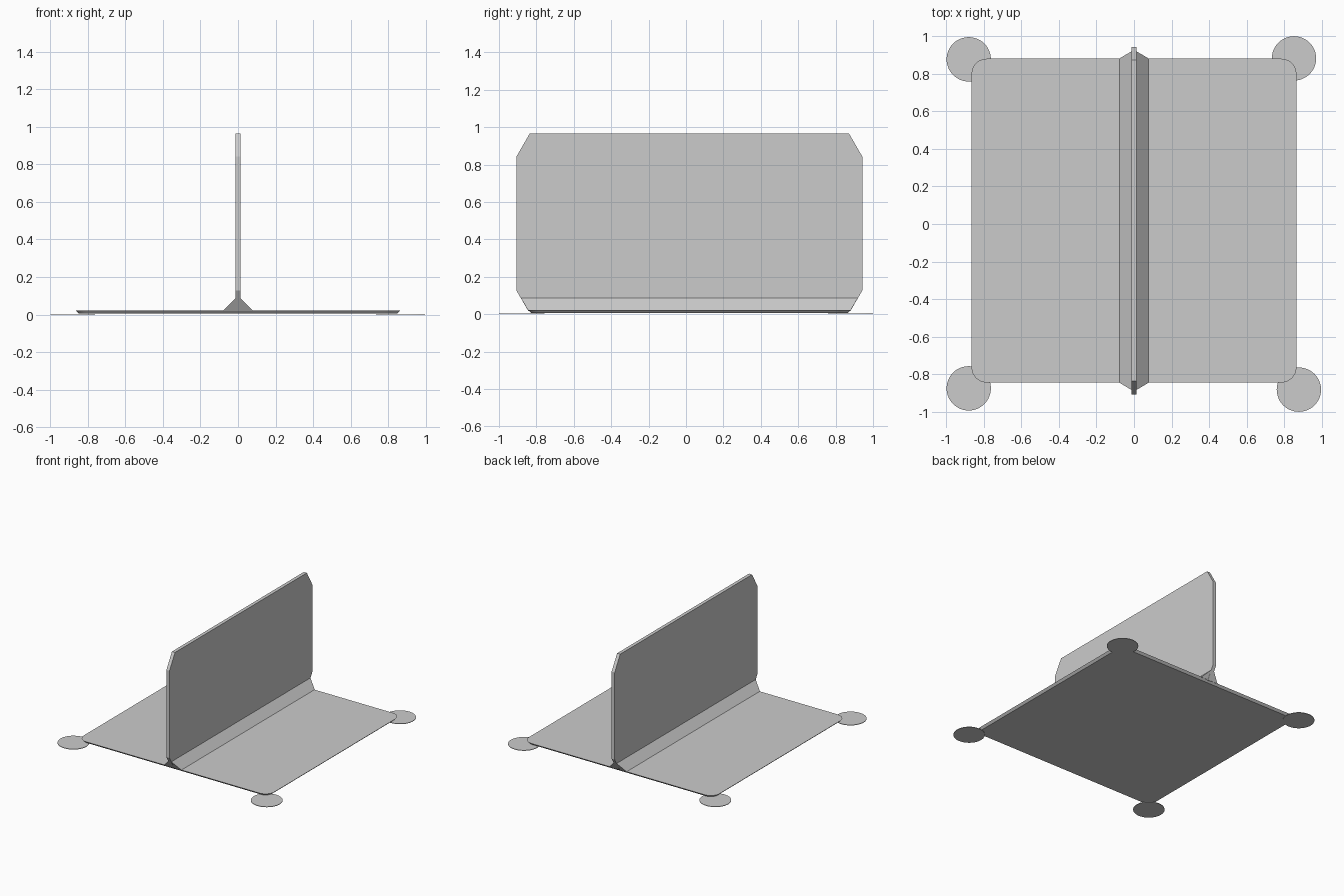
import bpy, bmesh, math

if "Cube" in bpy.data.objects:
    bpy.data.objects.remove(bpy.data.objects["Cube"])

grey = bpy.data.materials.new("light grey plastic")
grey.diffuse_color = (0.60, 0.60, 0.60, 1)
grey.use_nodes = True
grey.node_tree.nodes["Principled BSDF"].inputs["Base Color"].default_value = grey.diffuse_color


def loft(name, rings):
    """Closed solid through a list of matching point rings."""
    bm = bmesh.new()
    loops = [[bm.verts.new(p) for p in ring] for ring in rings]
    n = len(loops[0])
    for a, b in zip(loops, loops[1:]):
        for i in range(n):
            j = (i + 1) % n
            bm.faces.new((a[i], a[j], b[j], b[i]))
    bm.faces.new(loops[0])
    bm.faces.new(loops[-1])
    bmesh.ops.recalc_face_normals(bm, faces=bm.faces)
    mesh = bpy.data.meshes.new(name)
    bm.to_mesh(mesh)
    bm.free()
    mesh.materials.append(grey)
    obj = bpy.data.objects.new(name, mesh)
    bpy.context.collection.objects.link(obj)
    return obj


def rounded_rect(hx, hy, r, cy, z, steps=8):
    pts = []
    for k, (sx, sy) in enumerate(((1, 1), (-1, 1), (-1, -1), (1, -1))):
        for s in range(steps + 1):
            a = math.pi / 2 * (k + s / steps)
            pts.append((sx * (hx - r) + r * math.cos(a),
                        cy + sy * (hy - r) + r * math.sin(a), z))
    return pts


def circle(cx, cy, r, z, n=48):
    return [(cx + r * math.cos(2 * math.pi * i / n),
             cy + r * math.sin(2 * math.pi * i / n), z) for i in range(n)]


CY = 0.018          # the plate and wall sit slightly towards the back

# Base plate, undercut all round
loft("base_plate", [rounded_rect(0.848, 0.845, 0.063, CY, 0.005),
                    rounded_rect(0.865, 0.862, 0.08, CY, 0.022)])

# Upright wall with four clipped corners
outline = [(0.862, 0.018), (0.925, 0.127), (0.925, 0.842), (0.854, 0.965)]
outline += [(-y, z) for y, z in reversed(outline)]
loft("upright_wall", [[(x, y + CY, z) for y, z in outline]
                      for x in (-0.014, 0.014)])

# Sloped foot on both sides of the wall, ends flush with the clipped corners
loft("wall_foot", [[(sx * x, sy * y + CY, z)
                    for sx, sy in ((1, 1), (-1, 1), (-1, -1), (1, -1))]
                   for x, y, z in ((0.08, 0.862, 0.02), (0.014, 0.901, 0.087))])

# Thin hold-down discs under the plate corners
for i, (x, y) in enumerate(((-0.880, 0.877), (0.852, 0.882),
                            (-0.880, -0.875), (0.878, -0.882))):
    loft(f"corner_disc_{i + 1}", [circle(x, y, 0.118, 0.0),
                                  circle(x, y, 0.118, 0.004)])
